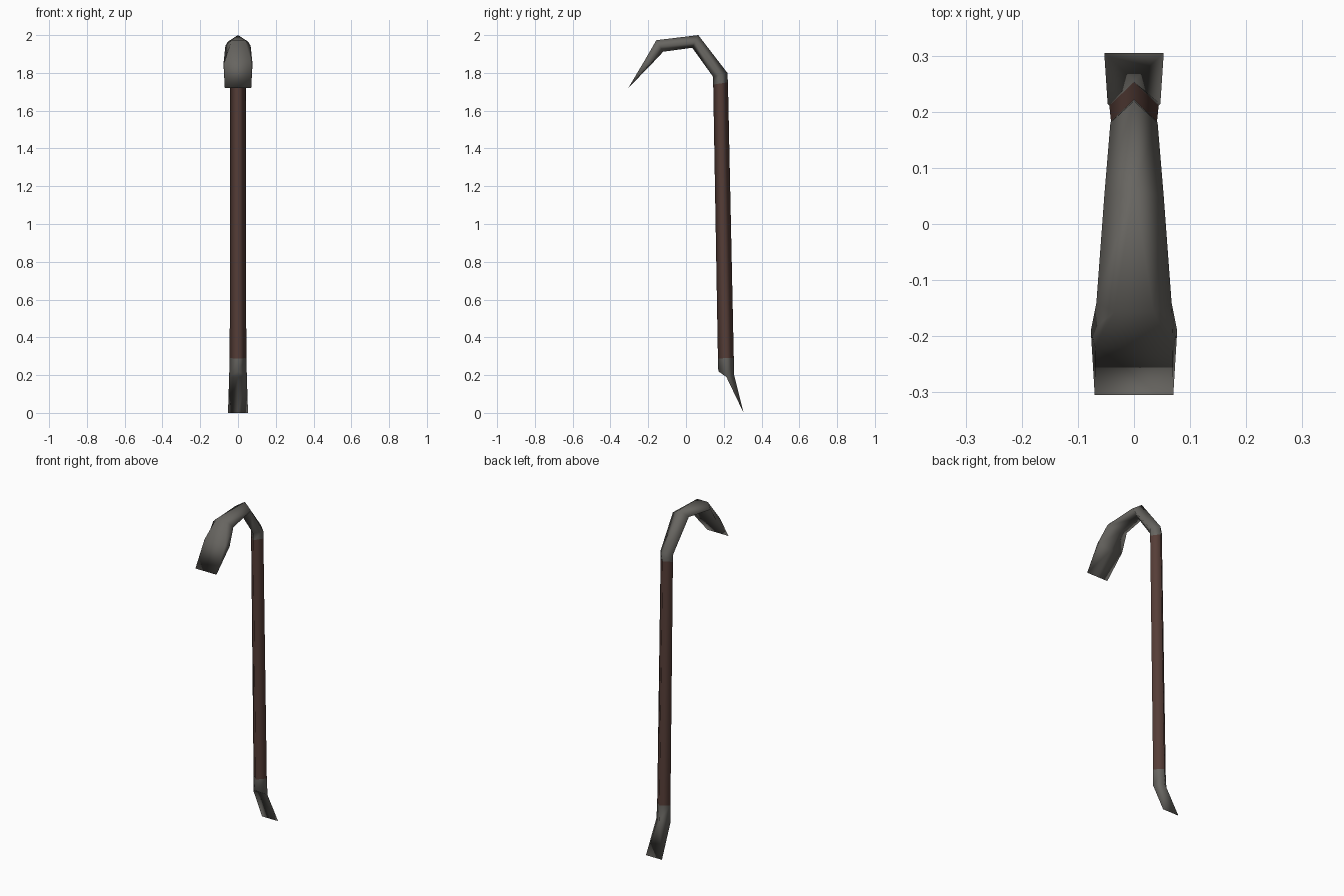
import bpy, bmesh, math

if "Cube" in bpy.data.objects:
    bpy.data.objects.remove(bpy.data.objects["Cube"])


def material(name, rgb):
    m = bpy.data.materials.new(name)
    m.diffuse_color = (*rgb, 1)
    m.use_nodes = True
    m.node_tree.nodes["Principled BSDF"].inputs["Base Color"].default_value = m.diffuse_color
    return m


METAL = material("dark grey steel", (0.135, 0.129, 0.117))
GRIP = material("dull red brown", (0.092, 0.047, 0.038))


def ring(outer, side, inner, side_w, outer_w=0.0):
    """Cross-section: outer ridge (or flat), two side corners, inner ridge; pairs are (y, z)."""
    return [(-outer_w, *outer), (outer_w, *outer), (side_w, *side),
            (0, *inner), (-side_w, *side)]


def loft(name, rings, mat, round_sides):
    """Skin the rings; corners that coincide collapse quads to triangles."""
    bm = bmesh.new()
    cache = {}

    def vert(p):
        key = tuple(round(c, 4) for c in p)
        if key not in cache:
            cache[key] = bm.verts.new(p)
        return cache[key]

    side_verts = set()
    for lo, hi in zip(rings, rings[1:]):
        for i in range(5):
            j = (i + 1) % 5
            corners = [vert(p) for p in (lo[j], lo[i], hi[i], hi[j])]
            corners = list(dict.fromkeys(corners))
            if len(corners) > 2:
                f = bm.faces.new(corners)
                f.smooth = True
        for i in (2, 4):
            side_verts.update((vert(lo[i]), vert(hi[i])))

    # ridges stay crisp, side corners of the bar are shaded round
    for e in bm.edges:
        a, b = e.verts
        soft = round_sides and a in side_verts and b in side_verts and a.co.x * b.co.x > 0
        if len(e.link_faces) == 2 and not soft:
            e.smooth = e.calc_face_angle() < math.radians(35)

    mesh = bpy.data.meshes.new(name)
    bm.to_mesh(mesh)
    bm.free()
    mesh.materials.append(mat)
    obj = bpy.data.objects.new(name, mesh)
    bpy.context.collection.objects.link(obj)


# Rings shared between neighbouring parts
grip_bottom = ring((0.253, 0.292), (0.211, 0.290), (0.169, 0.288), 0.044)
grip_top = ring((0.222, 1.750), (0.183, 1.744), (0.144, 1.738), 0.041)

# Bottom chisel: diamond bar flattening to a sharp edge
loft("chisel_end", [
    ring((0.305, 0.0), (0.305, 0.0), (0.305, 0.0), 0.053, 0.053),
    ring((0.255, 0.200), (0.214, 0.190), (0.214, 0.190), 0.047),
    ring((0.255, 0.200), (0.214, 0.190), (0.171, 0.220), 0.047),
    grip_bottom,
], METAL, False)

# Painted shaft
loft("shaft", [grip_bottom, grip_top], GRIP, True)

# Hooked claw: bends over, widens, then tapers to a flat edge
loft("hooked_claw", [
    grip_top,
    ring((0.219, 1.800), (0.181, 1.790), (0.143, 1.780), 0.042),
    ring((0.065, 2.000), (0.049, 1.966), (0.033, 1.933), 0.053),
    ring((-0.157, 1.973), (-0.140, 1.943), (-0.121, 1.912), 0.067, 0.035),
    ring((-0.220, 1.864), (-0.190, 1.848), (-0.195, 1.833), 0.077, 0.069),
    ring((-0.305, 1.721), (-0.305, 1.721), (-0.305, 1.721), 0.070, 0.070),
], METAL, True)
